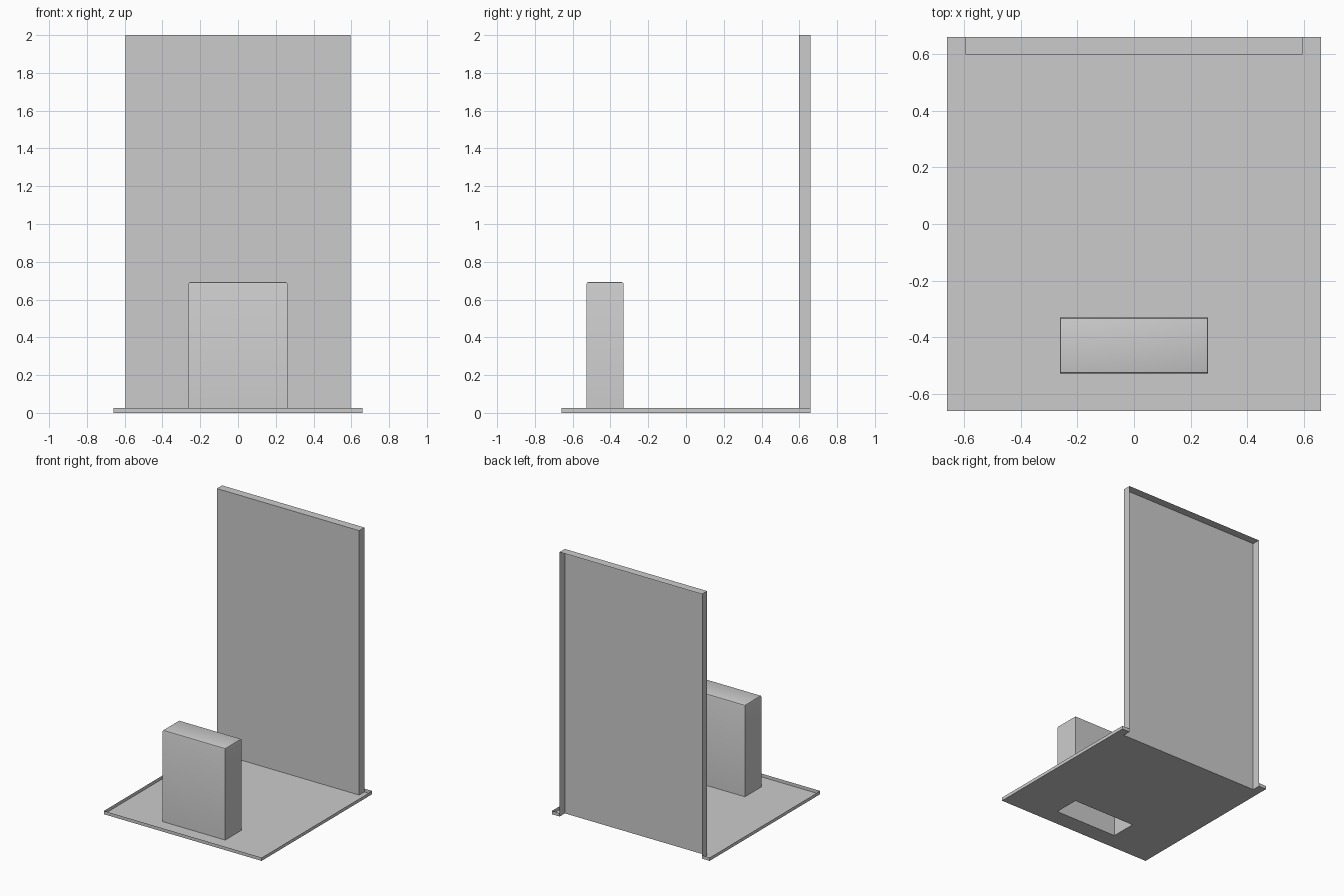
import bpy, bmesh

cube = bpy.data.objects.get("Cube")
if cube:
    bpy.data.objects.remove(cube, do_unlink=True)

grey = bpy.data.materials.new("plain_grey")
grey.use_nodes = True
COLOUR = (0.6, 0.6, 0.6, 1)
grey.diffuse_color = COLOUR
grey.node_tree.nodes["Principled BSDF"].inputs["Base Color"].default_value = COLOUR

HALF, RIM, FLOOR = 0.66, 0.025, 0.0
WALL_X, WALL_Y, TOP = 0.595, 0.598, 2.0
BLOCK_X, BLOCK_Y0, BLOCK_Y1, BLOCK_TOP = 0.262, -0.527, -0.33, 0.693


def finish(bm, name):
    mesh = bpy.data.meshes.new(name)
    bm.to_mesh(mesh)
    bm.free()
    mesh.materials.append(grey)
    obj = bpy.data.objects.new(name, mesh)
    bpy.context.collection.objects.link(obj)
    return obj


def open_box(x, y0, y1, z0, z1, is_open):
    """Box shell without the faces whose normal passes the is_open rule."""
    bm = bmesh.new()
    bmesh.ops.create_cube(bm, size=1)
    for v in bm.verts:
        v.co = (v.co.x * 2 * x, y1 if v.co.y > 0 else y0, z1 if v.co.z > 0 else z0)
    bm.normal_update()
    gone = [f for f in bm.faces if is_open(f.normal)]
    bmesh.ops.delete(bm, geom=gone, context='FACES')
    return bm


# Base sheet, open under the block and notched behind the panel
xs = [-HALF, -WALL_X, -BLOCK_X, BLOCK_X, WALL_X, HALF]
ys = [-HALF, BLOCK_Y0, BLOCK_Y1, WALL_Y, HALF]
bm = bmesh.new()
grid = [[bm.verts.new((x, y, FLOOR)) for x in xs] for y in ys]
for j in range(len(ys) - 1):
    for i in range(len(xs) - 1):
        under_block = i == 2 and j == 1
        notch = 0 < i < 4 and j == 3
        if not (under_block or notch):
            bm.faces.new((grid[j][i], grid[j][i + 1], grid[j + 1][i + 1], grid[j + 1][i]))

# Thin rim around the outside of the base
outer = [e for e in bm.edges if e.is_boundary and any(
    all(abs(abs(v.co[a]) - HALF) < 1e-4 for v in e.verts) for a in (0, 1))]
new = bmesh.ops.extrude_edge_only(bm, edges=outer)["geom"]
for v in new:
    if isinstance(v, bmesh.types.BMVert):
        v.co.z = RIM
loose = [v for v in bm.verts if not v.link_faces]
bmesh.ops.delete(bm, geom=loose, context='VERTS')
finish(bm, "base_tray")

# Tall back panel, hollow from behind and below
finish(open_box(WALL_X, WALL_Y, HALF, FLOOR, TOP,
                lambda n: n.y > 0.5 or n.z < -0.5), "back_panel")

# Standing block, hollow from below, with softened top edges
bm = open_box(BLOCK_X, BLOCK_Y0, BLOCK_Y1, FLOOR, BLOCK_TOP, lambda n: n.z < -0.5)
rim = [e for e in bm.edges if all(v.co.z > BLOCK_TOP - 1e-4 for v in e.verts)]
bmesh.ops.bevel(bm, geom=rim, offset=0.011, segments=2, profile=0.5, affect='EDGES')
for f in bm.faces:
    f.smooth = True
block = finish(bm, "front_block")
bpy.context.view_layer.objects.active = block
block.select_set(True)
bpy.ops.object.shade_smooth_by_angle(angle=0.6)
